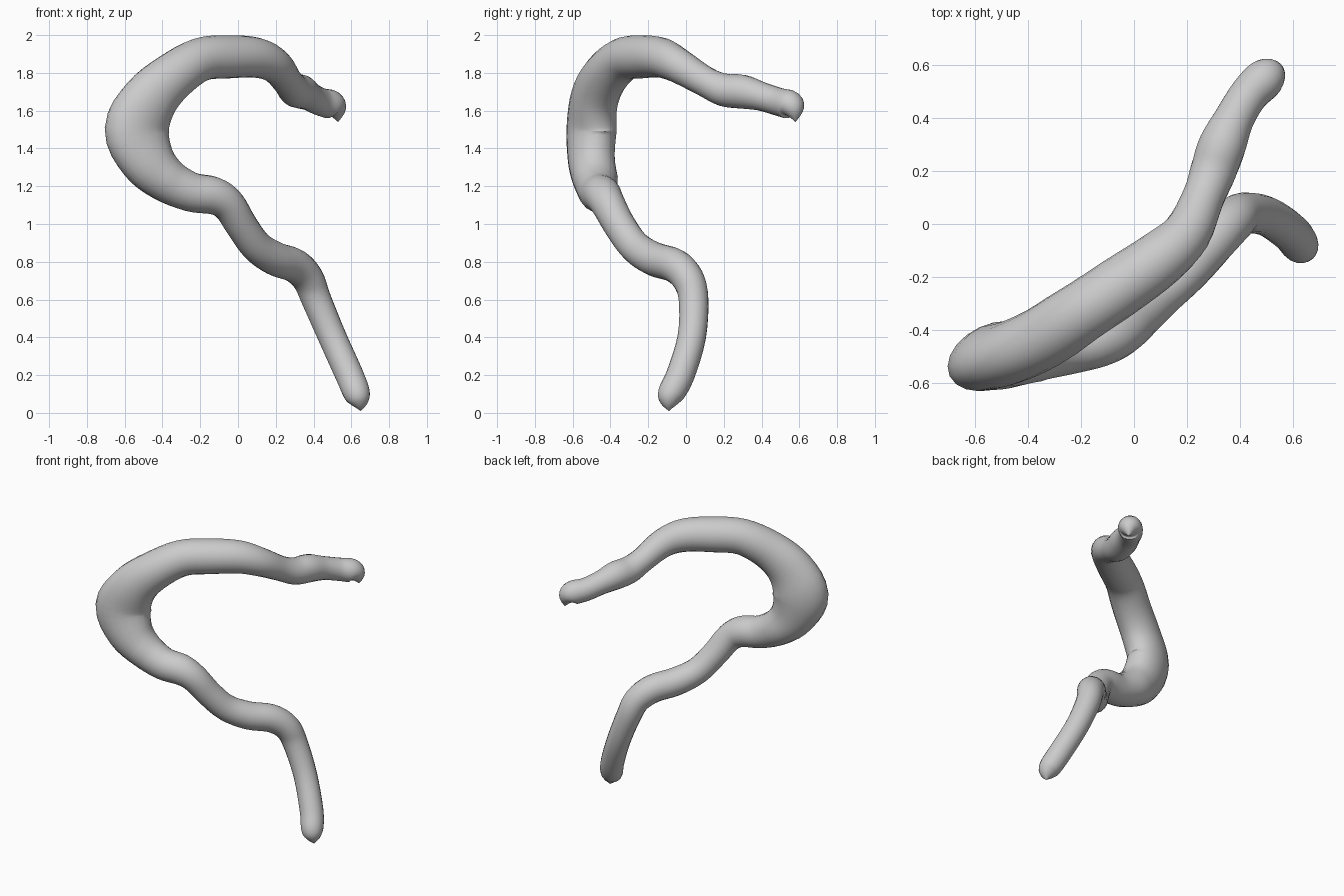
import bpy
import bmesh
from math import cos, sin, tau
from mathutils import Vector

default_cube = bpy.data.objects.get("Cube")
if default_cube:
    bpy.data.objects.remove(default_cube, do_unlink=True)

SIDES = 20            # vertices around the tube
STEPS = 4             # rings between neighbouring path points
MAX_DEPTH = 0.12      # the thick bend is flattened to this half depth
BEND_NORMAL = Vector((-0.42, 0.9, 0))

# Centre line from the lower tip to the upper tip: x, y, z, radius
PATH = [
    (.65, -.09, .01, 0), (.645, -.09, .05, .045), (.63, -.08, .1, .07),
    (.59, -.03, .2, .075), (.5, .03, .4, .075), (.415, .04, .6, .079),
    (.37, .01, .71, .085), (.3, -.06, .78, .09), (.2, -.17, .815, .09),
    (.1, -.27, .88, .085), (.02, -.35, .99, .085), (-.05, -.41, 1.1, .09),
    (-.13, -.44, 1.15, .1), (-.25, -.465, 1.17, .105),
    (-.38, -.48, 1.235, .12), (-.48, -.5, 1.34, .15),
    (-.535, -.5, 1.5, .18), (-.465, -.485, 1.66, .152),
    (-.345, -.43, 1.78, .128), (-.2, -.335, 1.87, .116),
    (-.05, -.235, 1.885, .114), (.1, -.13, 1.88, .106),
    (.2, -.035, 1.835, .092), (.262, .1, 1.755, .08), (.3, .2, 1.71, .087),
    (.335, .3, 1.7, .09), (.38, .4, 1.675, .076), (.435, .49, 1.647, .074),
    (.495, .55, 1.63, .076), (.522, .572, 1.595, .052), (.53, .58, 1.54, 0),
]


def make_material(name, colour):
    material = bpy.data.materials.new(name)
    material.use_nodes = True
    material.diffuse_color = colour
    shader = material.node_tree.nodes["Principled BSDF"]
    shader.inputs["Base Color"].default_value = colour
    return material


def smooth_path(points):
    """Catmull-Rom interpolation of position and radius together."""
    points = [Vector(p) for p in points]
    padded = [points[0], *points, points[-1]]
    result = []
    for a, b, c, d in zip(padded, padded[1:], padded[2:], padded[3:]):
        for step in range(STEPS):
            t = step / STEPS
            result.append(0.5 * (2 * b + (c - a) * t
                                 + (2 * a - 5 * b + 4 * c - d) * t * t
                                 + (3 * b - a - 3 * c + d) * t ** 3))
    return result + [points[-1]]


def sweep_tube(name, points, material):
    """Sweep elliptical rings along the path and close both ends to a tip."""
    samples = smooth_path(points)
    bm = bmesh.new()
    rings = []
    for before, here, after in zip(samples, samples[1:], samples[2:]):
        tangent = (after - before).to_3d().normalized()
        depth_axis = (BEND_NORMAL - tangent * BEND_NORMAL.dot(tangent)).normalized()
        width_axis = depth_axis.cross(tangent)
        radius = max(here.w, 0.004)
        depth = min(radius, MAX_DEPTH)
        rings.append([
            bm.verts.new(here.to_3d()
                         + width_axis * radius * cos(tau * i / SIDES)
                         + depth_axis * depth * sin(tau * i / SIDES))
            for i in range(SIDES)])

    # Walls between rings
    for low, high in zip(rings, rings[1:]):
        for i in range(SIDES):
            j = (i + 1) % SIDES
            bm.faces.new((low[i], low[j], high[j], high[i]))

    # Pointed ends
    for ring, end in ((rings[0], samples[0]), (rings[-1], samples[-1])):
        tip = bm.verts.new(end.to_3d())
        for i in range(SIDES):
            bm.faces.new((ring[i], ring[(i + 1) % SIDES], tip))

    bmesh.ops.recalc_face_normals(bm, faces=bm.faces)
    mesh = bpy.data.meshes.new(name)
    bm.to_mesh(mesh)
    bm.free()
    mesh.materials.append(material)
    tube = bpy.data.objects.new(name, mesh)
    bpy.context.collection.objects.link(tube)
    return tube


# Single curved vessel
grey = make_material("plain grey", (0.6, 0.6, 0.6, 1))
vessel = sweep_tube("curved_vessel", PATH, grey)
bpy.ops.object.select_all(action="DESELECT")
vessel.select_set(True)
bpy.context.view_layer.objects.active = vessel
bpy.ops.object.shade_smooth_by_angle(angle=1)
